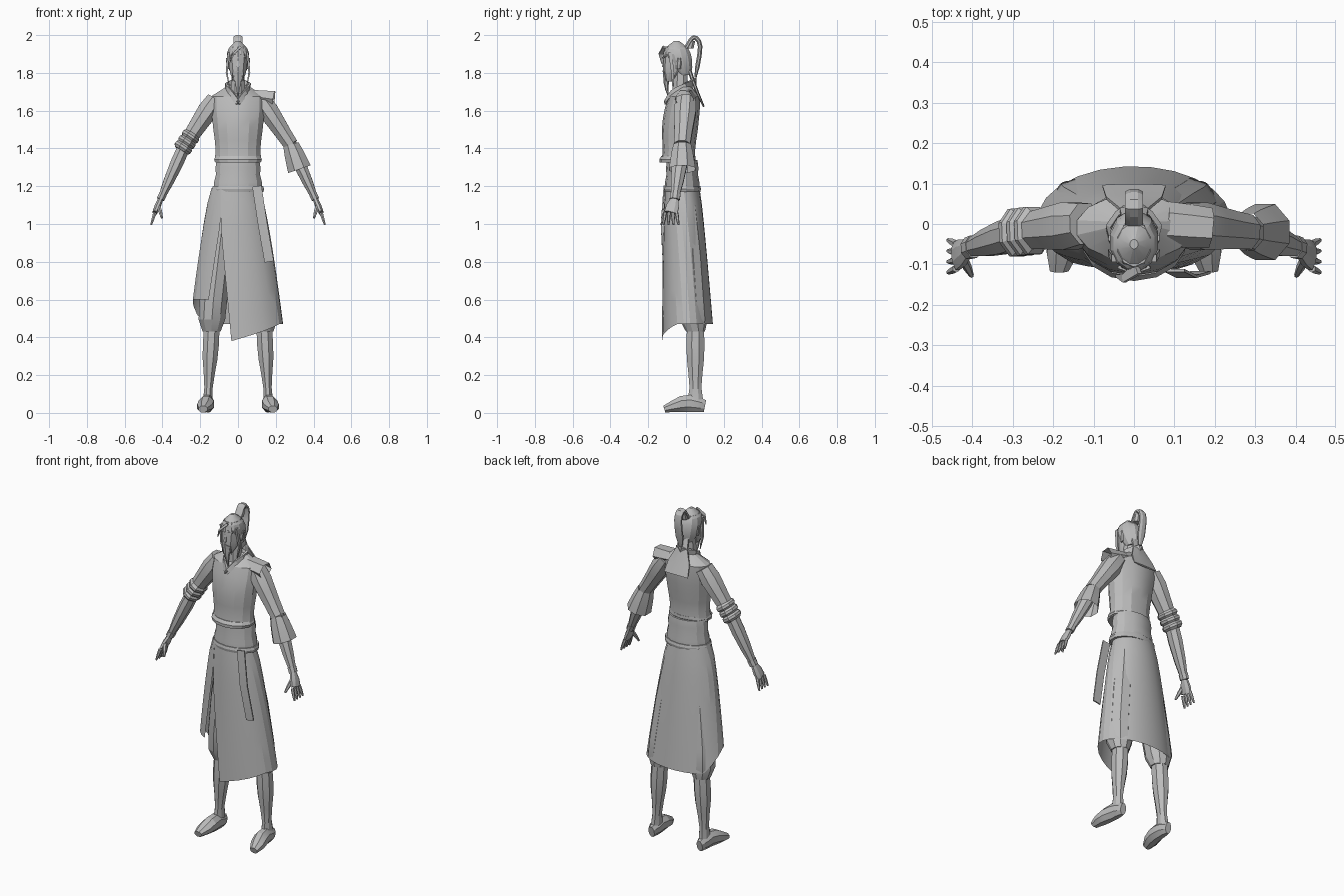
import bpy, bmesh, math
from mathutils import Vector

if "Cube" in bpy.data.objects:
    bpy.data.objects.remove(bpy.data.objects["Cube"])

GREY = (0.5, 0.5, 0.5, 1)
clay = bpy.data.materials.new("plain grey")
clay.use_nodes = True
clay.diffuse_color = GREY
clay.node_tree.nodes["Principled BSDF"].inputs["Base Color"].default_value = GREY

ACROSS, BACK, UP = Vector((1, 0, 0)), Vector((0, 1, 0)), Vector((0, 0, 1))
SIDES = {"left": 1, "right": -1}

# Joints of the left half of the body
SHOULDER = Vector((.12, 0, 1.66))
ELBOW = Vector((.28, -.02, 1.42))
WRIST = Vector((.41, -.06, 1.13))
KNUCKLES = Vector((.44, -.08, 1.06))
HIP = Vector((.07, 0, 1.1))
KNEE = Vector((.14, .05, .43))
ANKLE = Vector((.16, .05, .06))


def finish(name, bm):
    bmesh.ops.recalc_face_normals(bm, faces=bm.faces)
    mesh = bpy.data.meshes.new(name)
    bm.to_mesh(mesh)
    bm.free()
    mesh.materials.append(clay)
    obj = bpy.data.objects.new(name, mesh)
    bpy.context.collection.objects.link(obj)
    bpy.ops.object.select_all(action="DESELECT")
    obj.select_set(True)
    bpy.context.view_layer.objects.active = obj
    bpy.ops.object.shade_smooth_by_angle(angle=math.radians(20))


def along(keys, t):
    """Smooth curve through evenly spaced keys, which may be numbers or vectors."""
    last = len(keys) - 1
    if last == 0:
        return keys[0]
    i = min(int(t * last), last - 1)
    f = t * last - i

    def slope(k):
        low, high = max(k - 1, 0), min(k + 1, last)
        return (keys[high] - keys[low]) / (high - low)

    gap = keys[i + 1] - keys[i]
    bend_in, bend_out = slope(i) - gap, gap - slope(i + 1)
    return keys[i] + gap * f + (bend_in * (1 - f) + bend_out * f) * f * (1 - f)


def tube(name, path, radii, flat=(1,), sides=8, ref=BACK, level=False, caps=True, grounded=False, side=1):
    """Skin elliptical rings along a path; flat is depth divided by width."""
    bm = bmesh.new()
    last = len(radii) - 1
    path = [Vector(p) for p in path]
    centres = [along(path, i / last) for i in range(last + 1)]
    for c in centres:
        c.x *= side
    rings = []
    for i, (centre, radius) in enumerate(zip(centres, radii)):
        heading = UP if level else (centres[min(i + 1, last)] - centres[max(i - 1, 0)]).normalized()
        u = (ACROSS if grounded else ref.cross(heading)).normalized()
        v = heading.cross(u)
        depth = centre.z if grounded else radius * along(flat, i / last)
        angles = [math.tau * (k + .5) / sides for k in range(sides)]
        rings.append([bm.verts.new(centre + u * radius * math.cos(a) + v * depth * math.sin(a)) for a in angles])
    for low, high in zip(rings, rings[1:]):
        for k in range(sides):
            n = (k + 1) % sides
            bm.faces.new((low[k], low[n], high[n], high[k]))
    if caps:
        bm.faces.new(rings[0])
        bm.faces.new(rings[-1])
    finish(name, bm)


def upright(name, path, radii, flat=(.7,), sides=14, **options):
    """Tube with level rings, its path given as (depth, height) on the centre line."""
    tube(name, [(0, y, z) for y, z in path], radii, flat, sides, level=True, **options)


# Jacket and waist
upright("jacket", [(-.04, 1.33), (-.03, 1.53), (0, 1.735)],
        [.128, .121, .126, .134, .14, .147, .145, .05], flat=(.7, .7, .5))
upright("jacket_hem", [(-.05, 1.325), (-.04, 1.36)], [.122, .13, .122], flat=(.74,))
upright("waist_sash", [(-.02, 1.18), (-.02, 1.34)], [.13, .13, .12, .122, .115])
upright("skirt_belt", [(-.02, 1.17), (-.02, 1.2)], [.137, .142, .137])
tube("sash_end", [(.1, -.115, 1.2), (.13, -.13, 1), (.165, -.12, .8)], [.035] * 3, flat=(.15,), sides=4)

# Wrap skirt, open at a front slit on the right
bm = bmesh.new()
COLUMNS, ROWS, TOP, SLIT = 22, 8, 1.19, -.09
HEMS = {0: .38, .22: .47, .72: .47, .85: .6, 1: .6}


def hem_height(s):
    stops = list(HEMS)
    for a, b in zip(stops, stops[1:]):
        if s <= b:
            return HEMS[a] + (HEMS[b] - HEMS[a]) * (s - a) / (b - a)
    return HEMS[1]


grid = []
for j in range(ROWS + 1):
    t = j / ROWS
    flare = t ** .75
    wide, deep = .128 + .112 * flare, .092 + .043 * flare
    x, y = .012 * (t - 1), .028 * t - .02
    gap = max(0, (t - .28) / .72)
    start = math.asin((SLIT + .055 * gap - x) / wide)
    end = math.asin((SLIT - .065 * gap - x) / wide) + math.tau
    row = []
    for i in range(COLUMNS + 1):
        s = i / COLUMNS
        a = start + (end - start) * s
        z = TOP + (hem_height(s) - TOP) * t
        row.append(bm.verts.new((x + wide * math.sin(a), y - deep * math.cos(a), z)))
    grid.append(row)
for upper, lower in zip(grid, grid[1:]):
    for i in range(COLUMNS):
        bm.faces.new((upper[i], upper[i + 1], lower[i + 1], lower[i]))
bmesh.ops.remove_doubles(bm, verts=bm.verts, dist=.001)
finish("wrap_skirt", bm)

for word, side in SIDES.items():
    # Legs and feet
    tube(word + "_trouser", [HIP, (.13, .03, .6), KNEE], [.06, .075, .077, .074, .05],
         sides=10, level=True, side=side)
    tube(word + "_shin", [KNEE, ANKLE], [.045, .046, .042, .032, .024, .028],
         flat=(1.1, 1.2, 1.6), level=True, side=side)
    tube(word + "_foot", [(.16, .1, .035), (.165, 0, .05), (.185, -.115, .02)],
         [.02, .036, .037, .044, .043, .025], grounded=True, side=side)

    # Arms
    tube(word + "_sleeve", [SHOULDER, ELBOW], [.05, .058, .052, .046, .042], flat=(1.1,), side=side)
    tube(word + "_forearm", [ELBOW, WRIST], [.036, .037, .03, .018], flat=(1.2,), side=side)
    tube(word + "_wristband", [ELBOW.lerp(WRIST, .9), WRIST], [.023, .022], flat=(1.3,), side=side)

    # Hands
    tube(word + "_palm", [WRIST, KNUCKLES], [.015, .018, .014], flat=(1.5, 2, 2.7), side=side)
    for k, finger in enumerate(("little", "ring", "middle", "index")):
        spread = BACK * (.03 - .02 * k)
        base = KNUCKLES + spread
        tip = base + spread / 3 + Vector((.02, 0, -.065))
        tube(f"{word}_{finger}_finger", [base, tip], [.01, .009, .005], sides=6, side=side)
    thumb = WRIST.lerp(KNUCKLES, .4) - BACK * .02
    tube(word + "_thumb", [thumb, thumb + Vector((-.02, -.04, -.07))], [.012, .011, .006], sides=6, side=side)

    # Collar, ears and hair beside the face
    tube(word + "_lapel", [(0, .05, 1.755), (.06, 0, 1.73), (.04, -.07, 1.695), (0, -.11, 1.64)],
         [.009] * 7, flat=(3, 2), sides=4, ref=Vector((0, .3, 1)), side=side)
    tube(word + "_ear", [(.05, -.04, 1.82), (.06, -.035, 1.88)], [.006, .008, .004],
         flat=(2,), sides=6, level=True, side=side)
    tube(word + "_side_lock", [(.05, -.085, 1.91), (.06, -.07, 1.8), (.045, -.07, 1.725)],
         [.008, .007, .002], flat=(1.6,), sides=4, side=side)
    tube(word + "_moustache", [(0, -.12, 1.81), (.025, -.11, 1.8), (.03, -.105, 1.755)],
         [.006, .005, .002], sides=4, side=side)

# Left wide cuff and shoulder flap
tube("left_cuff", [ELBOW, ELBOW + Vector((.045, 0, -.13))], [.045, .055, .062, .068], flat=(1.1,), caps=False)
tube("left_shoulder_flap", [(.08, 0, 1.675), (.19, -.01, 1.66)], [.04, .045, .05],
     flat=(1.4, 1), sides=6, caps=False)

# Right sleeve rolled up in bands
for k, place in enumerate(("upper", "middle", "lower")):
    centre = SHOULDER.lerp(ELBOW, .75 + .12 * k)
    band = centre + (ELBOW - SHOULDER) / 7
    tube(f"right_{place}_sleeve_roll", [centre, band], [.042, .053, .053, .042], flat=(1.2,), side=-1)

# Head, face and beard
upright("neck", [(-.03, 1.64), (-.03, 1.82)], [.045, .04, .036], flat=(1.1,), sides=8)
upright("head", [(-.09, 1.755), (-.055, 1.85), (-.05, 1.94)], [.022, .042, .05, .053, .053, .043],
        flat=(1, 1.3, 1.3), sides=10)
upright("hair_cap", [(-.01, 1.79), (-.045, 1.9), (-.05, 1.97)],
        [.036, .054, .061, .061, .053, .035, .01], flat=(1, 1.2, 1.2), sides=12)
upright("nose", [(-.115, 1.875), (-.12, 1.83)], [.006, .009, .011], flat=(1,), sides=4)
tube("brow", [(-.04, -.106, 1.89), (0, -.119, 1.88), (.04, -.106, 1.89)], [.006] * 3, sides=4)
upright("beard", [(-.1, 1.785), (-.105, 1.73), (-.09, 1.665)], [.026, .018, .01, .002], flat=(.8,), sides=6)
tube("forelock", [(.01, -.11, 1.935), (-.025, -.135, 1.9), (-.045, -.128, 1.85)], [.01, .007, .002],
     flat=(2,), sides=4)

# Topknot loop and hair falling on the back
upright("hair_tie", [(.02, 1.93), (.03, 1.97)], [.022, .02], flat=(1,), sides=8)
tube("ponytail", [(0, 0, 1.93), (0, .04, 1.988), (0, .075, 1.94), (0, .05, 1.775)],
     [.013] * 9 + [.006], flat=(1.9,), ref=ACROSS)
tube("hair_fan", [(0, .01, 1.84), (0, .05, 1.72), (0, .095, 1.62)], [.012, .011, .009, .005],
     flat=(2.6, 5, 17), ref=ACROSS)
